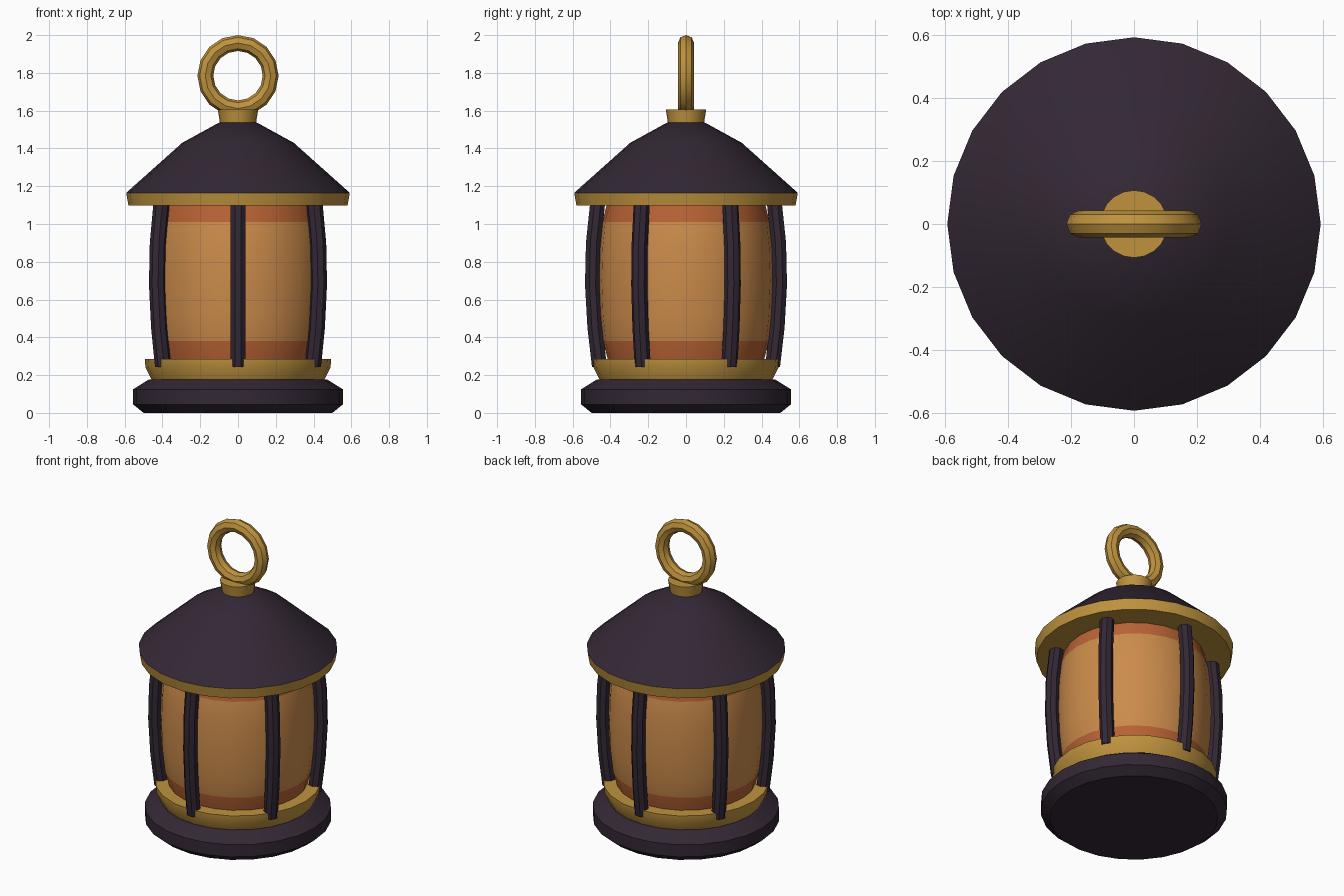
import bpy, bmesh, math
from mathutils import Vector

if "Cube" in bpy.data.objects:
    bpy.data.objects.remove(bpy.data.objects["Cube"])


def material(name, rgb):
    m = bpy.data.materials.new(name)
    m.diffuse_color = (*rgb, 1)
    m.use_nodes = True
    m.node_tree.nodes["Principled BSDF"].inputs["Base Color"].default_value = m.diffuse_color
    return m


DARK = material("dark plum metal", (0.033, 0.021, 0.035))
GOLD = material("brass", (0.52, 0.29, 0.048))
AMBER = material("amber glass", (0.60, 0.26, 0.07))
ORANGE = material("burnt orange glass", (0.48, 0.125, 0.035))


def finish(name, bm, mats, angle=30):
    bmesh.ops.recalc_face_normals(bm, faces=bm.faces)
    me = bpy.data.meshes.new(name)
    bm.to_mesh(me)
    bm.free()
    ob = bpy.data.objects.new(name, me)
    bpy.context.collection.objects.link(ob)
    for m in mats:
        me.materials.append(m)
    bpy.ops.object.select_all(action='DESELECT')
    ob.select_set(True)
    bpy.context.view_layer.objects.active = ob
    bpy.ops.object.shade_smooth_by_angle(angle=math.radians(angle))
    return ob


def loft(bm, rings, closed=False):
    """Bridge consecutive vertex rings, capping the ends unless closed."""
    loops = [[bm.verts.new(p) for p in r] for r in rings]
    n = len(loops[0])
    pairs = list(zip(loops, loops[1:]))
    if closed:
        pairs.append((loops[-1], loops[0]))
    else:
        bm.faces.new(loops[0])
        bm.faces.new(loops[-1])
    for a, b in pairs:
        for i in range(n):
            j = (i + 1) % n
            bm.faces.new((a[i], a[j], b[j], b[i]))


def lathe(name, profile, mats, sides=24, band=None):
    bm = bmesh.new()
    loft(bm, [[(r * math.cos(math.tau * i / sides), r * math.sin(math.tau * i / sides), z)
               for i in range(sides)] for r, z in profile])
    if band:  # second material outside the height band
        for f in bm.faces:
            if not band[0] < f.calc_center_median().z < band[1]:
                f.material_index = 1
    return finish(name, bm, mats)


# Base, lower brass cup, glass, roof and top collar
lathe("base", [(0.50, 0), (0.555, 0.045), (0.555, 0.125), (0.47, 0.178)], [DARK])
lathe("lower_ring", [(0.455, 0.17), (0.49, 0.24), (0.493, 0.285)], [GOLD])
lathe("glass", [(0.41, 0.27), (0.44, 0.38), (0.455, 0.52), (0.462, 0.70),
                (0.457, 0.87), (0.443, 1.01), (0.415, 1.12)],
      [AMBER, ORANGE], band=(0.38, 1.01))
lathe("roof_rim", [(0.58, 1.097), (0.592, 1.165)], [GOLD])
lathe("roof", [(0.592, 1.165), (0.295, 1.43), (0.10, 1.537)], [DARK])
lathe("collar", [(0.095, 1.53), (0.107, 1.607)], [GOLD], sides=20)

# Six bowed bars with octagonal sections around the glass
path = [(0.458, 0.243), (0.482, 0.45), (0.495, 0.68), (0.49, 0.90), (0.468, 1.11)]
bm = bmesh.new()
for k in range(6):
    a = math.radians(90 + 60 * k)
    out = Vector((math.cos(a), math.sin(a), 0))
    side = Vector((-math.sin(a), math.cos(a), 0))
    rings = []
    for r, z in path:
        c = out * r + Vector((0, 0, z))
        rings.append([c + 0.043 * (out * math.cos(t) + side * math.sin(t))
                      for t in (math.tau * (i + 0.5) / 8 for i in range(8))])
    loft(bm, rings)
finish("bars", bm, [DARK])

# Hanging ring
bm = bmesh.new()
rings = []
for i in range(16):
    a = math.tau * i / 16
    d = Vector((math.cos(a), 0, math.sin(a)))
    rings.append([Vector((0, 0, 1.785)) + d * (0.173 + 0.042 * math.cos(t))
                  + Vector((0, 0.043 * math.sin(t), 0))
                  for t in (math.tau * j / 8 for j in range(8))])
loft(bm, rings, closed=True)
finish("hanging_ring", bm, [GOLD])
